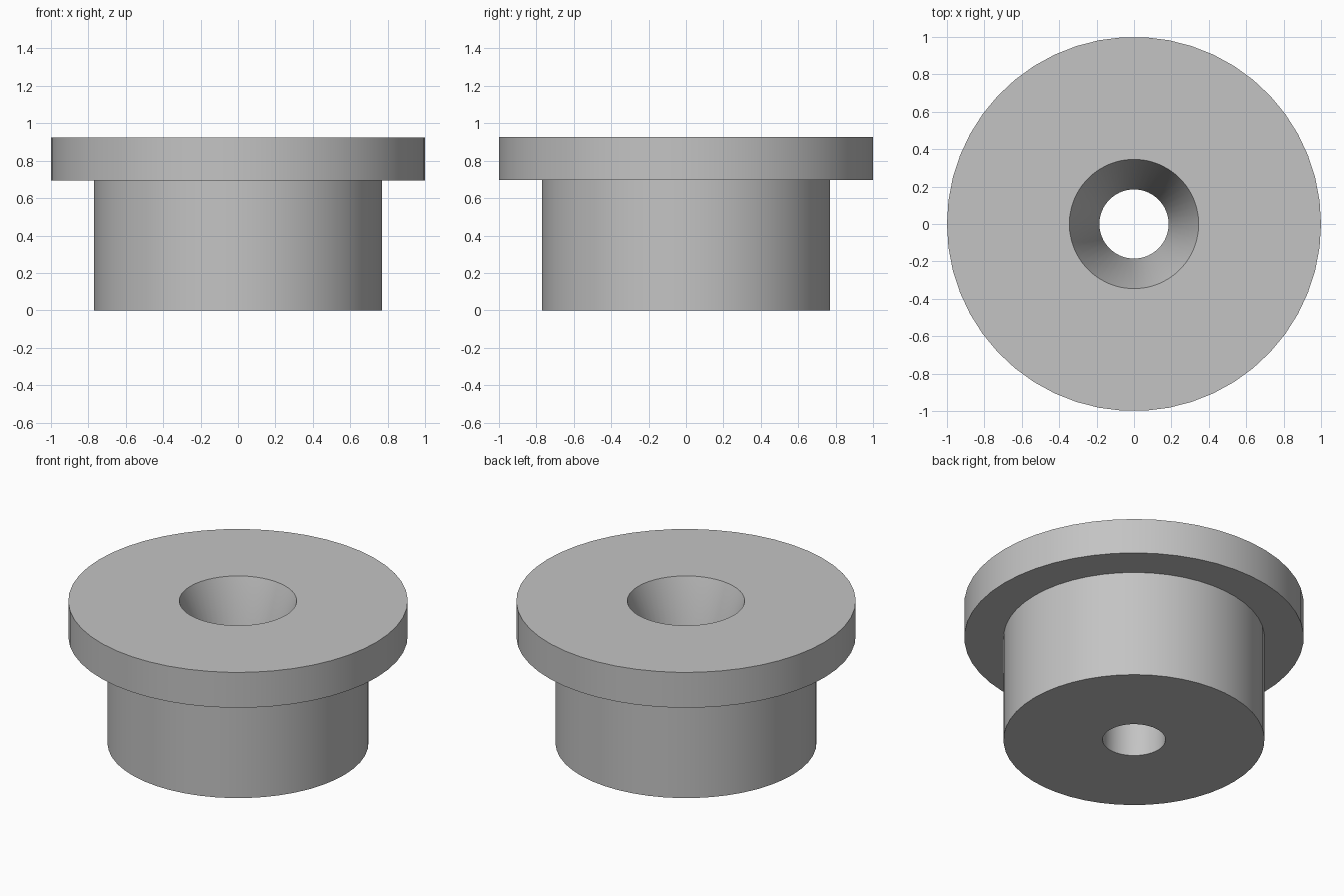
import bpy
import bmesh
import math

if "Cube" in bpy.data.objects:
    bpy.data.objects.remove(bpy.data.objects["Cube"], do_unlink=True)

SIDES = 50
HEIGHT = 0.925
FLANGE_BASE = 0.695
BODY_R, FLANGE_R = 0.769, 1.0
BORE_R, MOUTH_R = 0.185, 0.346
CONE_BASE = 0.46

# Plain grey material
grey = bpy.data.materials.new("plain_grey")
grey.use_nodes = True
colour = (0.55, 0.55, 0.55, 1.0)
grey.diffuse_color = colour
grey.node_tree.nodes["Principled BSDF"].inputs["Base Color"].default_value = colour


def lathe(name, profile, material):
    """Turn a closed (radius, height) profile around the z axis."""
    bm = bmesh.new()
    rings = []
    for i in range(SIDES):
        a = 2 * math.pi * i / SIDES
        rings.append([bm.verts.new((r * math.cos(a), r * math.sin(a), z))
                      for r, z in profile])
    for i, ring in enumerate(rings):
        following = rings[(i + 1) % SIDES]
        for j in range(len(profile)):
            k = (j + 1) % len(profile)
            bm.faces.new((ring[j], following[j], following[k], ring[k]))
    bmesh.ops.recalc_face_normals(bm, faces=bm.faces)
    mesh = bpy.data.meshes.new(name)
    bm.to_mesh(mesh)
    bm.free()
    mesh.materials.append(material)
    obj = bpy.data.objects.new(name, mesh)
    bpy.context.collection.objects.link(obj)
    return obj


# Flanged plug with a bore that opens into a conical mouth
plug = lathe("flanged_bushing", [
    (BORE_R, 0), (BODY_R, 0), (BODY_R, FLANGE_BASE),
    (FLANGE_R, FLANGE_BASE), (FLANGE_R, HEIGHT),
    (MOUTH_R, HEIGHT), (BORE_R, CONE_BASE),
], grey)

# Smooth round walls, sharp rims
bpy.ops.object.select_all(action="DESELECT")
plug.select_set(True)
bpy.context.view_layer.objects.active = plug
bpy.ops.object.shade_smooth_by_angle(angle=math.radians(30))
